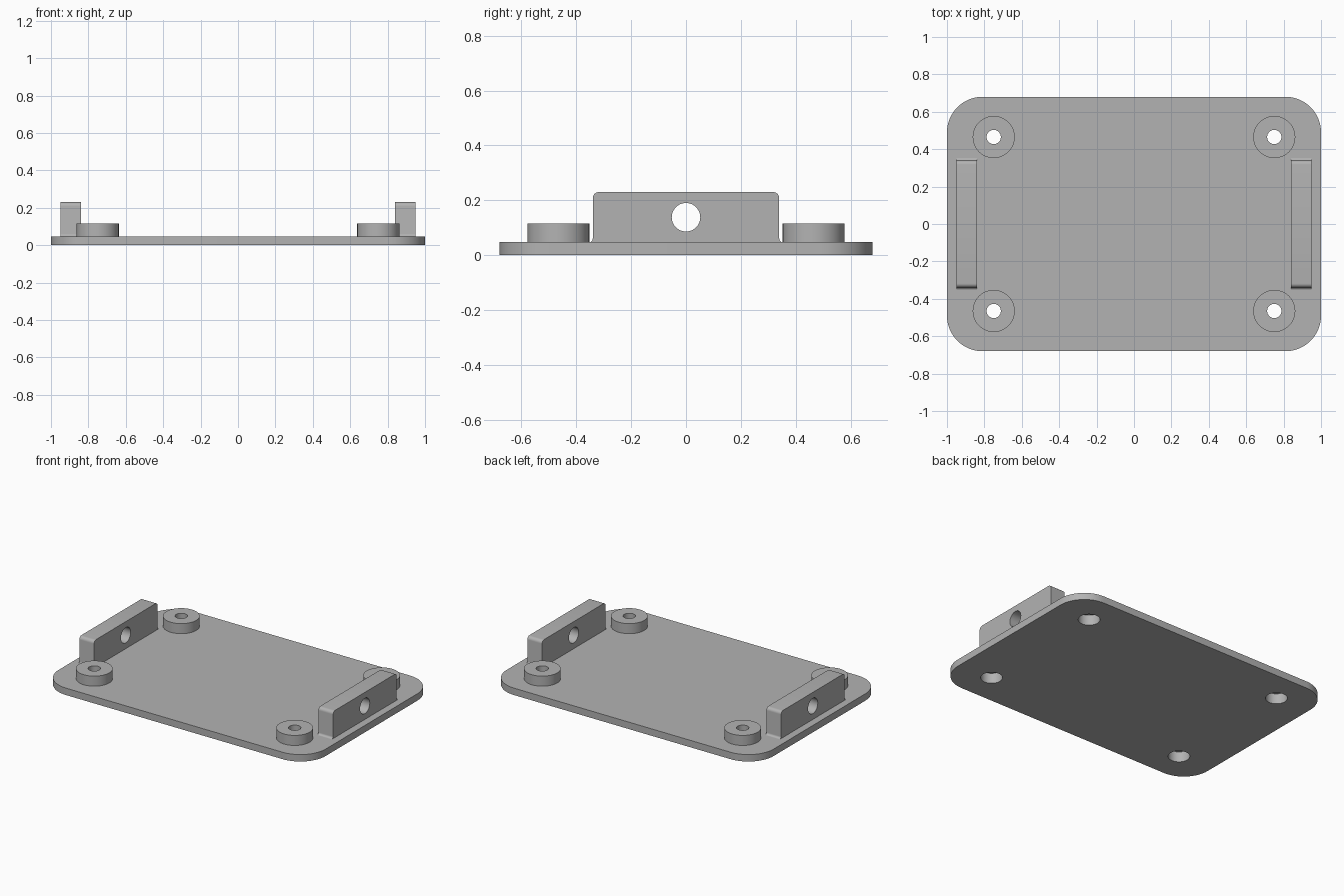
import bpy, bmesh
from math import sin, cos, pi, radians
from mathutils import Matrix, Vector

if "Cube" in bpy.data.objects:
    bpy.data.objects.remove(bpy.data.objects["Cube"], do_unlink=True)

PLATE_TOP, BOSS_TOP, TAB_TOP = 0.047, 0.115, 0.23
BOSS_X, BOSS_Y = 0.75, 0.465
HOLE_R, RECESS_R, RECESS_TOP = 0.038, 0.067, 0.07

grey = bpy.data.materials.new("plain grey")
grey.use_nodes = True
grey.diffuse_color = (0.45, 0.45, 0.45, 1)
grey.node_tree.nodes["Principled BSDF"].inputs["Base Color"].default_value = grey.diffuse_color


def arc(cx, cy, r, start, end, steps):
    angles = [radians(start + (end - start) * i / steps) for i in range(steps + 1)]
    return [(cx + r * cos(a), cy + r * sin(a)) for a in angles]


def circle(cx, cy, r, steps=48):
    return arc(cx, cy, r, 0, 360, steps)[:-1]


def finish(bm, name):
    mesh = bpy.data.meshes.new(name)
    bm.to_mesh(mesh)
    bm.free()
    mesh.materials.append(grey)
    obj = bpy.data.objects.new(name, mesh)
    bpy.context.collection.objects.link(obj)
    bpy.ops.object.select_all(action="DESELECT")
    obj.select_set(True)
    bpy.context.view_layer.objects.active = obj
    bpy.ops.object.shade_smooth_by_angle(angle=radians(30))
    return obj


def prism(name, loops, depth, matrix=Matrix()):
    """Extrude an outline with holes along its local z."""
    bm = bmesh.new()
    edges = []
    for loop in loops:
        vs = [bm.verts.new((x, y, 0)) for x, y in loop]
        edges += [bm.edges.new((v, vs[i - 1])) for i, v in enumerate(vs)]
    bmesh.ops.triangle_fill(bm, edges=edges, use_beauty=True, normal=Vector((0, 0, 1)))
    ext = bmesh.ops.extrude_face_region(bm, geom=bm.faces[:], use_keep_orig=True)
    top = [g for g in ext["geom"] if isinstance(g, bmesh.types.BMVert)]
    bmesh.ops.translate(bm, verts=top, vec=(0, 0, depth))
    bmesh.ops.recalc_face_normals(bm, faces=bm.faces[:])
    bm.transform(matrix)
    return finish(bm, name)


def lathe(name, profile, location, steps=48):
    bm = bmesh.new()
    rings = [[bm.verts.new((x, y, z)) for x, y in circle(0, 0, r, steps)] for r, z in profile]
    for low, high in zip(rings, rings[1:]):
        for i in range(steps):
            j = (i + 1) % steps
            bm.faces.new((low[i], low[j], high[j], high[i]))
    obj = finish(bm, name)
    obj.location = location
    return obj


corners = [(sx, sy) for sx in (-1, 1) for sy in (-1, 1)]

# Base plate with rounded corners and four screw recesses
W, D, R = 1.0, 0.68, 0.19
outline = []
for start, (sx, sy) in zip((0, 90, 180, 270), ((1, 1), (-1, 1), (-1, -1), (1, -1))):
    outline += arc(sx * (W - R), sy * (D - R), R, start, start + 90, 16)
recesses = [circle(sx * BOSS_X, sy * BOSS_Y, RECESS_R) for sx, sy in corners]
prism("base_plate", [outline] + recesses, PLATE_TOP)

# Screw bosses, each with a through hole and a wider recess from below
boss_profile = [(0.1125, PLATE_TOP), (0.1125, BOSS_TOP), (HOLE_R, BOSS_TOP),
                (HOLE_R, RECESS_TOP), (RECESS_R, RECESS_TOP), (RECESS_R, 0)]
for sx, sy in corners:
    name = f"{'back' if sy > 0 else 'front'}_{'left' if sx > 0 else 'right'}_boss"
    lathe(name, boss_profile, (sx * BOSS_X, sy * BOSS_Y, 0))

# Upright side tabs: filleted feet, rounded top corners and a cross hole
half, foot, rnd = 0.34, 0.014, 0.022
side = arc(half + foot, PLATE_TOP + foot, foot, 270, 180, 6)
side += arc(half - rnd, TAB_TOP - rnd, rnd, 0, 90, 6)
tab_outline = side + [(-y, z) for y, z in reversed(side)]
tab_loops = [tab_outline, circle(0, 0.138, 0.052)]
to_side = Matrix(((0, 0, 1, 0), (1, 0, 0, 0), (0, 1, 0, 0), (0, 0, 0, 1)))
for label, x in (("left", 0.84), ("right", -0.95)):
    prism(f"{label}_tab", tab_loops, 0.11, Matrix.Translation((x, 0, 0)) @ to_side)
